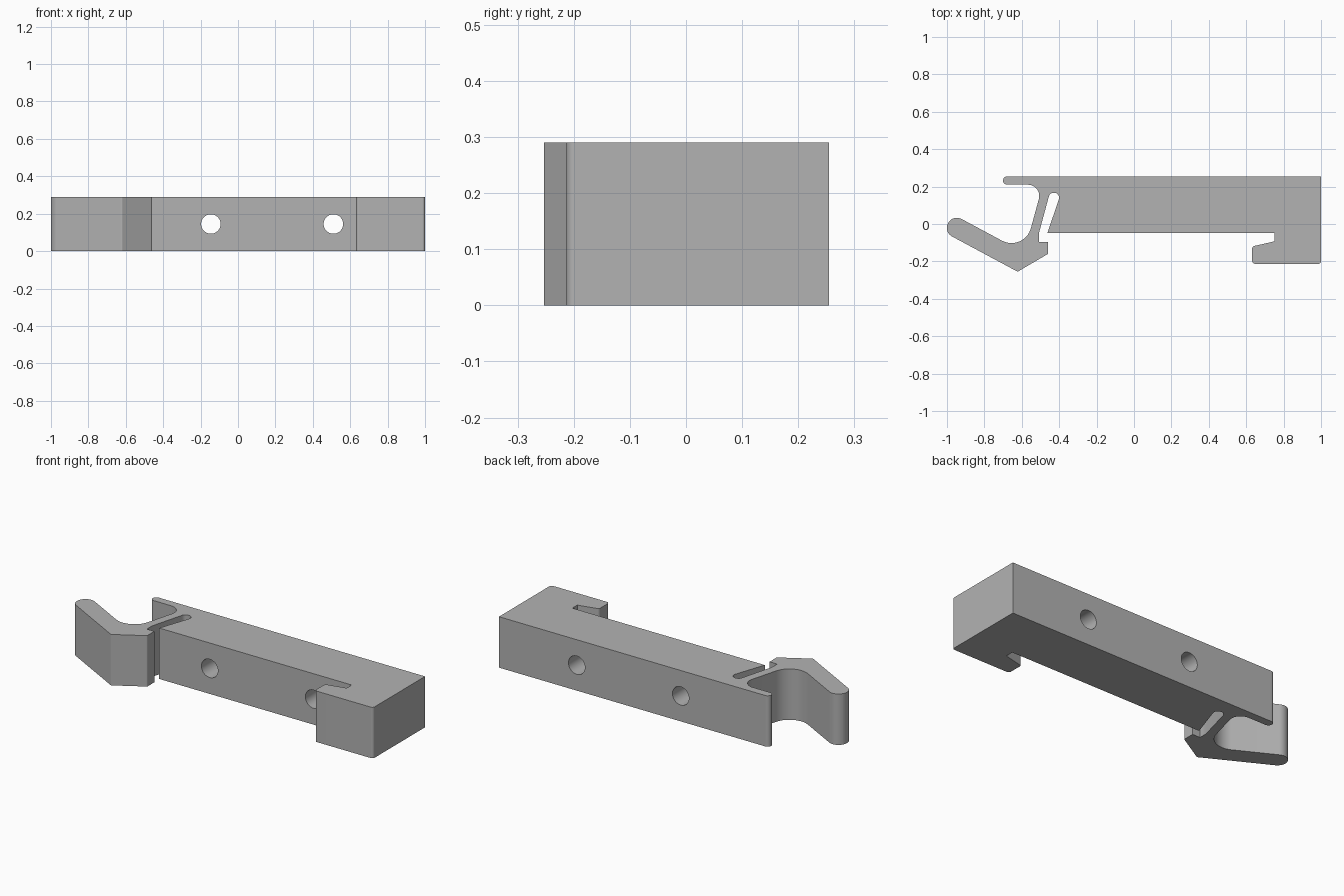
import bpy, bmesh, math
from mathutils import Vector

cube = bpy.data.objects.get("Cube")
if cube:
    bpy.data.objects.remove(cube, do_unlink=True)

HEIGHT = 0.29
STEPS = 10

grey = bpy.data.materials.new("plain grey")
grey.use_nodes = True
grey.diffuse_color = (0.45, 0.45, 0.45, 1)
grey.node_tree.nodes["Principled BSDF"].inputs["Base Color"].default_value = grey.diffuse_color


def fillet(prev, corner, nxt, radius):
    """Replace a sharp profile corner by an arc tangent to both sides."""
    p, a, b = Vector(corner), Vector(prev), Vector(nxt)
    if radius == 0:
        return [p]
    u, v = (a - p).normalized(), (b - p).normalized()
    half = u.angle(v) / 2
    start = p + u * radius / math.tan(half)
    end = p + v * radius / math.tan(half)
    centre = p + (u + v).normalized() * radius / math.sin(half)
    s, e = start - centre, end - centre
    sweep = s.angle(e)
    return [centre + (s * math.sin(sweep * (1 - i / STEPS)) + e * math.sin(sweep * i / STEPS))
            / math.sin(sweep) for i in range(STEPS + 1)]


# Plan outline: x, y, corner radius
outline = [
    # square end and hooked lip
    (1.0, 0.255, 0), (1.0, -0.213, 0.015), (0.632, -0.213, 0.015),
    (0.632, -0.12, 0.015), (0.75, -0.093, 0), (0.75, -0.048, 0),
    # relief slot beside the spring
    (-0.463, -0.048, 0), (-0.39, 0.167, 0.026), (-0.45, 0.167, 0.026),
    (-0.508, -0.048, 0), (-0.508, -0.095, 0),
    # latch nose and lever arm
    (-0.46, -0.095, 0), (-0.46, -0.16, 0.008), (-0.622, -0.255, 0.012),
    (-1.019, -0.042, 0.0528), (-0.969, 0.052, 0.0528),
    # curved pocket and upper finger
    (-0.587, -0.153, 0.107), (-0.488, 0.21, 0.06),
    (-0.7, 0.21, 0.022), (-0.7, 0.255, 0.022),
]

# Extruded clip body
bm = bmesh.new()
points = []
for i, (x, y, r) in enumerate(outline):
    before, after = outline[i - 1], outline[(i + 1) % len(outline)]
    points += fillet(before[:2], (x, y), after[:2], r)
face = bm.faces.new([bm.verts.new((p.x, p.y, 0)) for p in points])
top = bmesh.ops.extrude_face_region(bm, geom=[face])
bmesh.ops.translate(bm, vec=(0, 0, HEIGHT),
                    verts=[g for g in top["geom"] if isinstance(g, bmesh.types.BMVert)])
bmesh.ops.recalc_face_normals(bm, faces=bm.faces)
mesh = bpy.data.meshes.new("clip_body")
bm.to_mesh(mesh)
bm.free()
mesh.materials.append(grey)
body = bpy.data.objects.new("clip_body", mesh)
bpy.context.collection.objects.link(body)

# Two screw holes through the bar
for x in (-0.145, 0.51):
    bpy.ops.mesh.primitive_cylinder_add(vertices=48, radius=0.052, depth=1,
                                        location=(x, 0, HEIGHT / 2),
                                        rotation=(math.pi / 2, 0, 0))
    cutter = bpy.context.object
    cutter.name = "hole_cutter"
    cutter.data.materials.append(grey)
    bpy.ops.object.select_all(action="DESELECT")
    body.select_set(True)
    bpy.context.view_layer.objects.active = body
    cut = body.modifiers.new("screw_hole", "BOOLEAN")
    cut.operation, cut.solver, cut.object = "DIFFERENCE", "EXACT", cutter
    bpy.ops.object.modifier_apply(modifier=cut.name)
    bpy.data.objects.remove(cutter, do_unlink=True)

# Smooth the curved walls, keep flat faces crisp
bpy.ops.object.shade_smooth_by_angle(angle=math.radians(25))
weighted = body.modifiers.new("weighted_normals", "WEIGHTED_NORMAL")
weighted.keep_sharp = True
